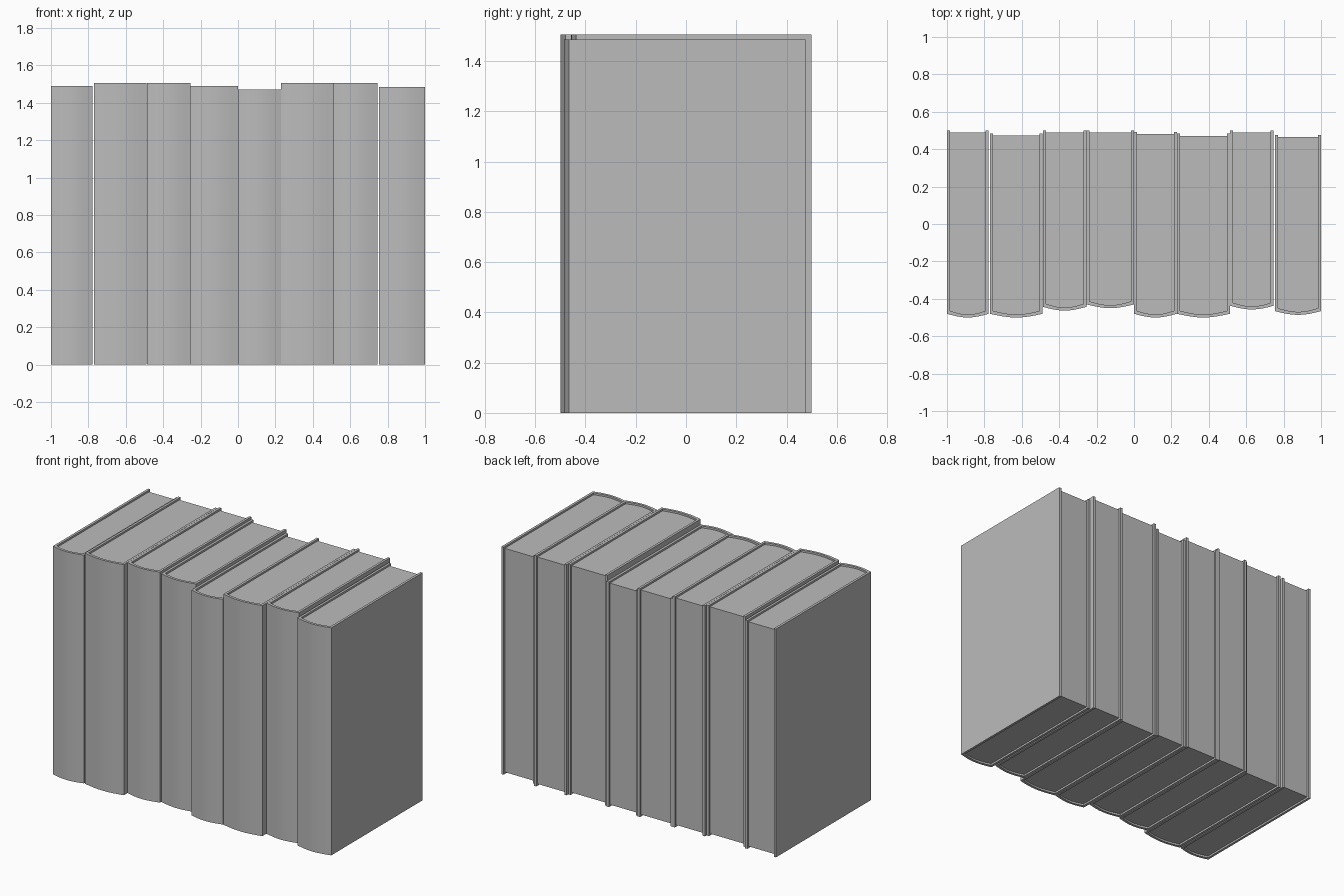
import bpy
import bmesh
import math

cube = bpy.data.objects.get("Cube")
if cube:
    bpy.data.objects.remove(cube, do_unlink=True)

grey = bpy.data.materials.new("plain grey")
grey.use_nodes = True
colour = (0.5, 0.5, 0.5, 1)
grey.diffuse_color = colour
grey.node_tree.nodes["Principled BSDF"].inputs["Base Color"].default_value = colour

BOARD = 0.016      # cover thickness
INSET = 0.012      # how far the pages sit inside the cover
BULGE = 0.02       # how far the spine curves out
STEPS = 8          # segments across the spine


def u_path(x0, x1, front, back, bulge):
    """Outline from the left back corner, round the spine, to the right back corner."""
    path = [(x0, back)]
    for i in range(STEPS + 1):
        t = i / STEPS
        path.append((x0 + (x1 - x0) * t, front - bulge * math.sin(math.pi * t)))
    return path + [(x1, back)]


def extrude_outline(name, outline, z0, z1):
    bm = bmesh.new()
    face = bm.faces.new([bm.verts.new((x, y, z0)) for x, y in outline])
    top = bmesh.ops.extrude_face_region(bm, geom=[face])["geom"]
    verts = [g for g in top if isinstance(g, bmesh.types.BMVert)]
    bmesh.ops.translate(bm, verts=verts, vec=(0, 0, z1 - z0))
    bmesh.ops.recalc_face_normals(bm, faces=bm.faces)
    mesh = bpy.data.meshes.new(name)
    bm.to_mesh(mesh)
    bm.free()
    mesh.materials.append(grey)
    obj = bpy.data.objects.new(name, mesh)
    bpy.context.collection.objects.link(obj)
    bpy.ops.object.select_all(action="DESELECT")
    obj.select_set(True)
    bpy.context.view_layer.objects.active = obj
    bpy.ops.object.shade_smooth_by_angle(angle=math.radians(30))
    return obj


def book(number, x0, x1, front, back, height):
    outer = u_path(x0, x1, front, back, BULGE)
    inner = u_path(x0 + BOARD, x1 - BOARD, front + BOARD, back, BULGE)
    extrude_outline(f"book_{number}_cover", outer + inner[::-1], 0, height)
    # page block fills the cover, set in at the top, bottom and back
    pages = u_path(x0 + BOARD, x1 - BOARD, front + BOARD, back - INSET, BULGE)
    extrude_outline(f"book_{number}_pages", pages, INSET, height - INSET)


# left edge, right edge, spine edge, back edge, height
books = [
    (-1.0, -0.777, -0.48, 0.5, 1.49),
    (-0.77, -0.488, -0.48, 0.485, 1.505),
    (-0.487, -0.254, -0.443, 0.5, 1.505),
    (-0.253, -0.001, -0.43, 0.5, 1.49),
    (0.0, 0.229, -0.48, 0.492, 1.47),
    (0.23, 0.512, -0.48, 0.483, 1.505),
    (0.513, 0.747, -0.437, 0.5, 1.505),
    (0.755, 1.0, -0.466, 0.476, 1.485),
]
for number, values in enumerate(books, 1):
    book(number, *values)
